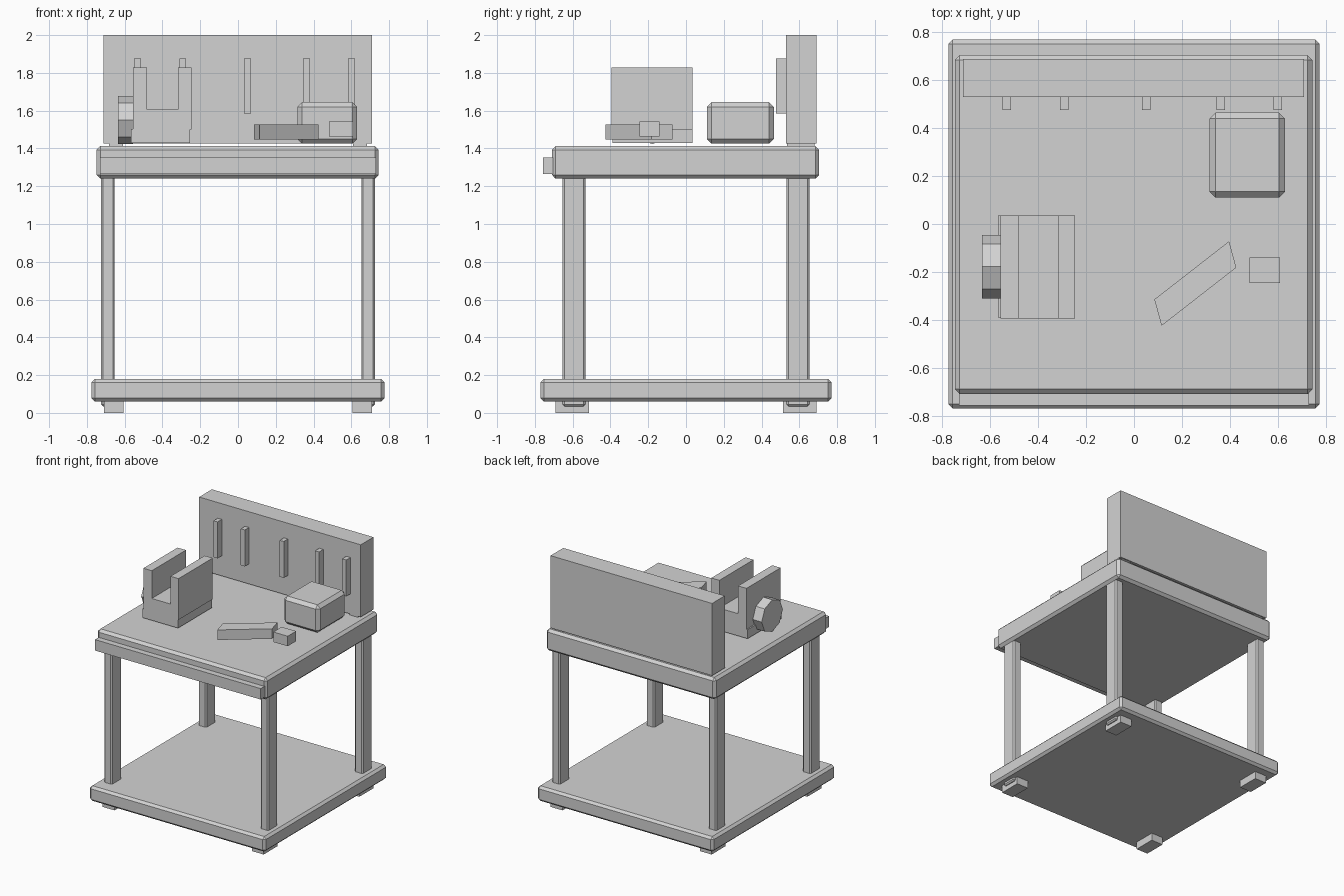
import bpy, bmesh, math

if "Cube" in bpy.data.objects:
    bpy.data.objects.remove(bpy.data.objects["Cube"])

grey = bpy.data.materials.new("plain_grey")
grey.diffuse_color = (0.65, 0.65, 0.65, 1)
grey.use_nodes = True
grey.node_tree.nodes["Principled BSDF"].inputs["Base Color"].default_value = grey.diffuse_color


def make(name, bm):
    bmesh.ops.recalc_face_normals(bm, faces=bm.faces)
    mesh = bpy.data.meshes.new(name)
    bm.to_mesh(mesh)
    bm.free()
    mesh.materials.append(grey)
    ob = bpy.data.objects.new(name, mesh)
    bpy.context.collection.objects.link(ob)
    return ob


def prism(name, points, offset):
    """Extrude a flat outline along an offset vector."""
    bm = bmesh.new()
    face = bm.faces.new([bm.verts.new(p) for p in points])
    ext = bmesh.ops.extrude_face_region(bm, geom=[face])["geom"]
    moved = [v for v in ext if isinstance(v, bmesh.types.BMVert)]
    bmesh.ops.translate(bm, verts=moved, vec=offset)
    return make(name, bm)


def box(name, x, y, z, bevel=0):
    """Box from its (low, high) range on each axis, with optional chamfer."""
    ob = prism(name, [(x[0], y[0], z[0]), (x[1], y[0], z[0]),
                      (x[1], y[1], z[0]), (x[0], y[1], z[0])], (0, 0, z[1] - z[0]))
    if bevel:
        mod = ob.modifiers.new("chamfer", "BEVEL")
        mod.width = bevel
        mod.segments = 1
    return ob


# Shelf, worktop and front rail
box("lower_shelf", (-0.775, 0.775), (-0.77, 0.77), (0.06, 0.18), 0.018)
box("worktop", (-0.748, 0.745), (-0.71, 0.705), (1.24, 1.413), 0.02)
box("front_rail", (-0.73, 0.73), (-0.757, -0.70), (1.265, 1.352))

# Legs, feet and board brackets
for sx, side in ((-1, "left"), (1, "right")):
    for sy, end in ((-1, "front"), (1, "back")):
        lx, ly = sx * 0.689, sy * 0.593
        box(f"leg_{end}_{side}", (lx - 0.036, lx + 0.036), (ly - 0.061, ly + 0.061),
            (0.035, 1.30), 0.01)
        fx, fy = sx * 0.657, sy * 0.602
        box(f"foot_{end}_{side}", (fx - 0.052, fx + 0.052), (fy - 0.088, fy + 0.088),
            (0, 0.065))
    bx = sx * 0.645
    box(f"board_bracket_{side}", (bx - 0.037, bx + 0.037), (0.535, 0.68), (1.40, 1.43))

# Tool board with pegs
box("tool_board", (-0.713, 0.71), (0.53, 0.69), (1.425, 2.0))
for i, px in enumerate((-0.532, -0.292, 0.051, 0.362, 0.601)):
    box(f"board_peg_{i + 1}", (px - 0.018, px + 0.018), (0.477, 0.54), (1.585, 1.875))

# Vise: base, slotted jaws and octagonal handle wheel
box("vise_base", (-0.567, -0.255), (-0.39, 0.035), (1.43, 1.502))
jaw = [(-0.557, 1.50), (-0.247, 1.50), (-0.247, 1.828), (-0.318, 1.828),
       (-0.318, 1.607), (-0.483, 1.607), (-0.483, 1.828), (-0.557, 1.828)]
prism("vise_jaws", [(x, -0.395, z) for x, z in jaw], (0, 0.43, 0))
wheel = [(-0.635, -0.178 + 0.133 * math.cos(i * math.pi / 4),
          1.55 + 0.127 * math.sin(i * math.pi / 4)) for i in range(8)]
prism("vise_wheel", wheel, (0.08, 0, 0))

# Loose items on the worktop
box("storage_box", (0.315, 0.63), (0.11, 0.465), (1.425, 1.645), 0.025)
tool = [(0.085, -0.315), (0.115, -0.425), (0.427, -0.182), (0.397, -0.072)]
prism("hand_tool", [(x, y, 1.448) for x, y in tool], (0, 0, 0.08))
box("small_block", (0.483, 0.61), (-0.246, -0.14), (1.462, 1.542))
